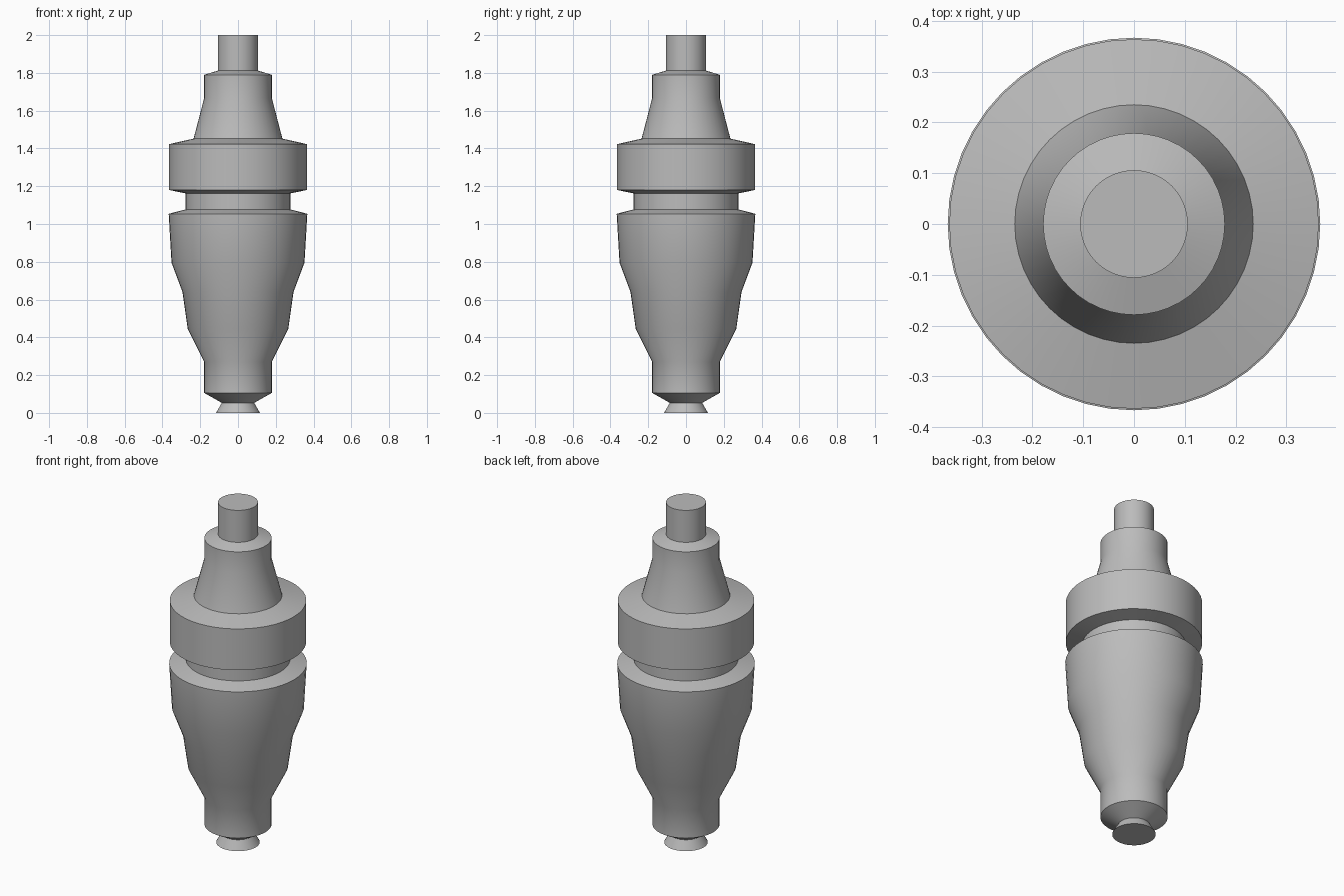
import bpy, bmesh, math

SEGMENTS = 48

cube = bpy.data.objects.get("Cube")
if cube:
    bpy.data.objects.remove(cube, do_unlink=True)

grey = bpy.data.materials.new("plain_grey")
grey.use_nodes = True
colour = (0.5, 0.5, 0.5, 1)
grey.diffuse_color = colour
grey.node_tree.nodes["Principled BSDF"].inputs["Base Color"].default_value = colour


def lathe(name, profile):
    """Turn a (radius, height) profile about z; radius 0 closes an end."""
    bm = bmesh.new()
    verts = [bm.verts.new((r, 0, z)) for r, z in profile]
    edges = [bm.edges.new(pair) for pair in zip(verts, verts[1:])]
    bmesh.ops.spin(bm, geom=verts + edges, cent=(0, 0, 0), axis=(0, 0, 1),
                   angle=math.tau, steps=SEGMENTS, use_duplicate=False)
    bmesh.ops.remove_doubles(bm, verts=bm.verts, dist=0.0001)
    bmesh.ops.recalc_face_normals(bm, faces=bm.faces)
    # Profiles run bottom to top, so the widest wall must face outward
    wall = max(bm.faces, key=lambda f: f.calc_center_median().xy.length)
    if wall.normal.xy.dot(wall.calc_center_median().xy) < 0:
        bmesh.ops.reverse_faces(bm, faces=bm.faces)
    mesh = bpy.data.meshes.new(name)
    bm.to_mesh(mesh)
    bm.free()
    mesh.materials.append(grey)
    obj = bpy.data.objects.new(name, mesh)
    bpy.context.collection.objects.link(obj)
    bpy.ops.object.select_all(action='DESELECT')
    obj.select_set(True)
    bpy.context.view_layer.objects.active = obj
    bpy.ops.object.shade_smooth_by_angle(angle=math.radians(30))
    return obj


# Flared foot at the bottom
lathe("flared_foot", [(0, 0), (0.116, 0), (0.086, 0.053)])

# Swelling lower body with a chamfered base and sloped shoulder
lathe("lower_body", [(0.086, 0.053), (0.179, 0.106), (0.179, 0.27),
                     (0.266, 0.445), (0.294, 0.64), (0.352, 0.795),
                     (0.367, 1.054), (0.278, 1.077)])

# Narrow groove between body and collar
lathe("groove", [(0.278, 1.077), (0.278, 1.162)])

# Wide collar with sloped underside and top
lathe("collar", [(0.278, 1.162), (0.364, 1.18), (0.364, 1.423), (0.235, 1.452)])

# Tapered neck
lathe("tapered_neck", [(0.235, 1.452), (0.179, 1.667), (0.179, 1.79), (0.106, 1.812)])

# Round rod on top
lathe("top_rod", [(0.106, 1.812), (0.106, 2), (0, 2)])
